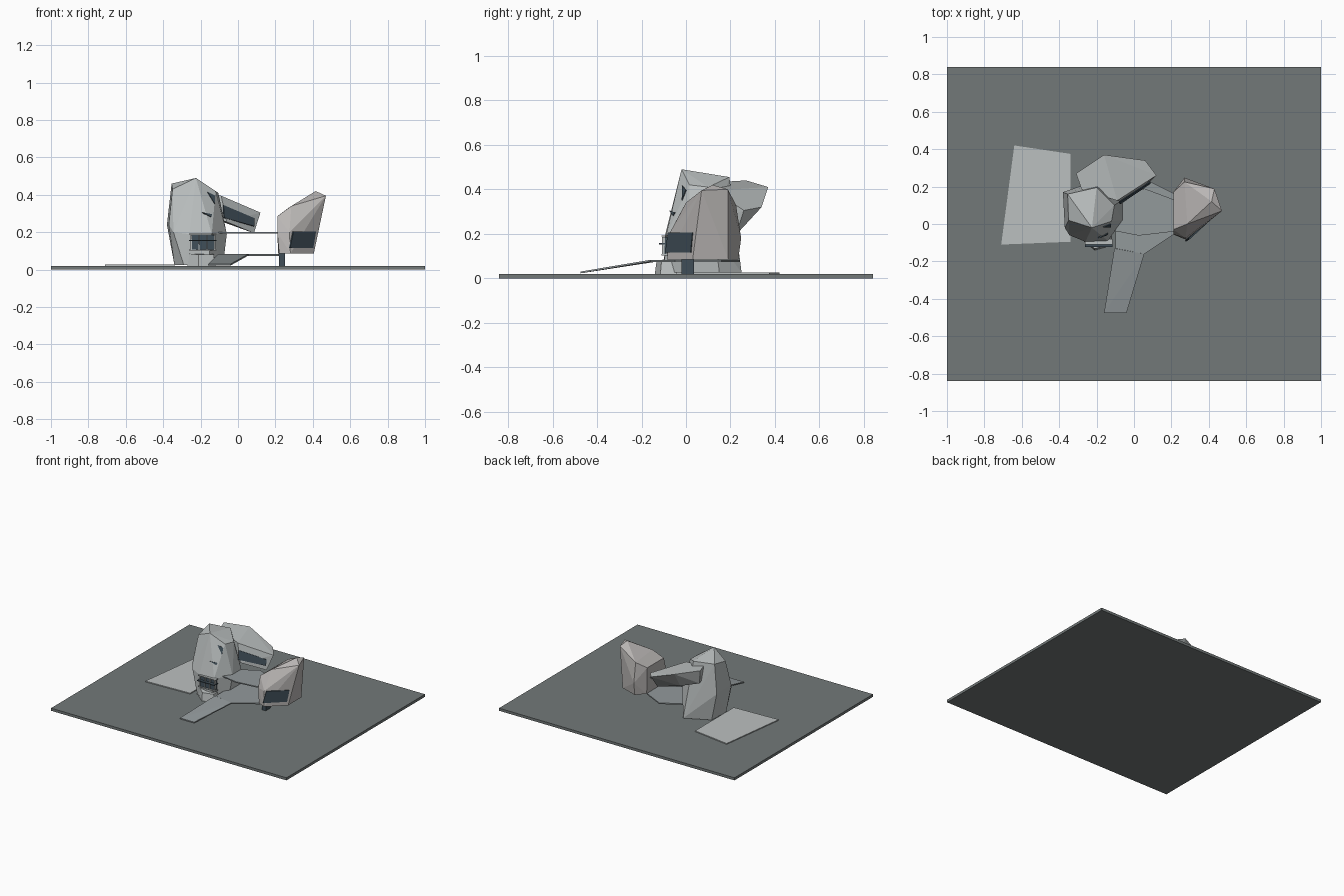
import bpy, bmesh
from mathutils import Vector
from mathutils.geometry import intersect_line_plane
from mathutils.bvhtree import BVHTree


def material(name, rgb):
    m = bpy.data.materials.new(name)
    m.diffuse_color = (*rgb, 1)
    return m


GROUND = material("ground", (0.17, 0.19, 0.19))
STONE = material("stone", (0.50, 0.53, 0.53))
WARM = material("warm_stone", (0.50, 0.48, 0.47))
DECK = material("deck", (0.29, 0.32, 0.33))
GLASS = material("glass", (0.05, 0.075, 0.095))


def finish(name, bm, mat):
    bmesh.ops.recalc_face_normals(bm, faces=bm.faces)
    me = bpy.data.meshes.new(name)
    bm.to_mesh(me)
    bm.free()
    me.materials.append(mat)
    ob = bpy.data.objects.new(name, me)
    bpy.context.collection.objects.link(ob)
    return ob


def hull(name, pts, mat):
    """Faceted convex mass around a few corner points."""
    bm = bmesh.new()
    for p in pts:
        bm.verts.new(p)
    r = bmesh.ops.convex_hull(bm, input=bm.verts)
    junk = [g for g in r["geom_interior"] + r["geom_unused"] if isinstance(g, bmesh.types.BMVert)]
    bmesh.ops.delete(bm, geom=list(set(junk)), context='VERTS')
    bmesh.ops.dissolve_limit(bm, angle_limit=0.03, verts=bm.verts, edges=bm.edges)
    return finish(name, bm, mat)


def slab(name, pts, thick, mat):
    """Flat plate from a top outline, thickened downwards."""
    return hull(name, [p for p in pts] + [(x, y, z - thick) for x, y, z in pts], mat)


def box(name, lo, hi, mat):
    return hull(name, [(x, y, z) for x in (lo[0], hi[0]) for y in (lo[1], hi[1])
                       for z in (lo[2], hi[2])], mat)


def window(name, ob, quad, mat=GLASS, out=0.004):
    """Thin panel: a front-view (x, z) outline laid on the facet behind it."""
    bm = bmesh.new()
    bm.from_mesh(ob.data)
    tree = BVHTree.FromBMesh(bm)
    bm.free()
    cx = sum(q[0] for q in quad) / len(quad)
    cz = sum(q[1] for q in quad) / len(quad)
    hit, n, _, _ = tree.ray_cast(Vector((cx, -2, cz)), Vector((0, 1, 0)))
    if hit is None:
        return
    pts = []
    for x, z in quad:
        p = intersect_line_plane(Vector((x, -2, z)), Vector((x, 2, z)), hit, n)
        pts += [p + n * out, p - n * out]
    hull(name, pts, mat)


# base plate and side plaza
box("base_plate", (-1, -0.84, 0), (1, 0.84, 0.02), GROUND)
slab("side_plaza", [(-0.64, 0.42, 0.027), (-0.34, 0.375, 0.027),
                    (-0.34, -0.095, 0.027), (-0.71, -0.11, 0.027)], 0.007, STONE)

# main tower: base, belly and slanted roof
tower = hull("main_tower", [
    (-0.34, 0.0, 0.025), (-0.29, -0.08, 0.025), (-0.16, -0.1, 0.025), (-0.08, 0.0, 0.025),
    (-0.08, 0.15, 0.025), (-0.15, 0.25, 0.025), (-0.33, 0.16, 0.025),
    (-0.38, 0.17, 0.24), (-0.37, -0.02, 0.24), (-0.345, -0.06, 0.2), (-0.26, -0.095, 0.19),
    (-0.14, -0.09, 0.19), (-0.06, 0.02, 0.19), (-0.06, 0.13, 0.19), (-0.17, 0.225, 0.19),
    (-0.355, 0.16, 0.46), (-0.35, 0.02, 0.43), (-0.225, -0.02, 0.49),
    (-0.12, 0.015, 0.42), (-0.105, 0.1, 0.41), (-0.2, 0.195, 0.455)], STONE)
window("tower_slit_upper", tower, [(-0.165, 0.415), (-0.125, 0.395), (-0.125, 0.35)])
window("tower_slit_lower", tower, [(-0.19, 0.305), (-0.14, 0.295), (-0.145, 0.28)])

# entrance: glass, frame, slats and sill
window("entrance_glass", tower, [(-0.255, 0.185), (-0.12, 0.185), (-0.12, 0.105), (-0.255, 0.105)])
for i in range(4):
    x = -0.25 + i * 0.042
    box(f"entrance_mullion_{i}", (x - 0.003, -0.108, 0.105), (x + 0.003, -0.085, 0.185), STONE)
for i, (z, y) in enumerate([(0.19, -0.11), (0.155, -0.122), (0.105, -0.11)]):
    box(f"entrance_slat_{i}", (-0.262, y, z - 0.003), (-0.115, -0.08, z + 0.003),
        GLASS if i == 1 else STONE)
hull("entrance_step", [(-0.27, -0.09, 0.02), (-0.21, -0.14, 0.02), (-0.12, -0.115, 0.02),
                       (-0.12, -0.04, 0.02), (-0.26, -0.09, 0.085), (-0.21, -0.132, 0.08),
                       (-0.13, -0.11, 0.08), (-0.13, -0.04, 0.085)], STONE)

# raised gallery hung off the back of the tower
gallery = hull("raised_gallery", [
    (-0.31, 0.27, 0.44), (-0.16, 0.37, 0.41), (0.06, 0.34, 0.32), (0.12, 0.26, 0.305),
    (-0.09, 0.125, 0.395), (-0.28, 0.185, 0.435),
    (-0.29, 0.25, 0.33), (-0.16, 0.3, 0.295), (0.03, 0.255, 0.235), (0.085, 0.225, 0.195),
    (-0.06, 0.115, 0.255), (-0.26, 0.18, 0.32)], STONE)
window("gallery_window", gallery, [(-0.08, 0.345), (0.085, 0.275), (0.085, 0.232), (-0.075, 0.277)])

# side tower with rising roof
side = hull("side_tower", [
    (0.22, -0.06, 0.085), (0.28, -0.085, 0.085), (0.405, 0.03, 0.085), (0.405, 0.19, 0.085),
    (0.27, 0.235, 0.085), (0.215, 0.17, 0.085),
    (0.21, -0.055, 0.2), (0.275, -0.075, 0.2), (0.27, 0.248, 0.18),
    (0.43, 0.188, 0.4), (0.415, 0.12, 0.42), (0.47, 0.07, 0.395), (0.285, 0.0, 0.34),
    (0.21, -0.03, 0.285), (0.21, 0.17, 0.285), (0.27, 0.225, 0.33)], WARM)
window("side_tower_window", side, [(0.295, 0.205), (0.415, 0.205), (0.4, 0.115), (0.275, 0.115)])
box("side_tower_leg", (0.22, -0.02, 0.02), (0.25, 0.035, 0.09), GLASS)

# linking decks and entry ramp
slab("lower_deck", [(-0.1, -0.13, 0.083), (0.055, -0.16, 0.083), (0.22, -0.05, 0.083),
                    (0.22, 0.16, 0.083), (0.06, 0.24, 0.083), (-0.1, 0.15, 0.083)], 0.009, DECK)
slab("upper_deck", [(-0.115, -0.035, 0.2), (0.025, -0.062, 0.2), (0.215, -0.04, 0.2),
                    (0.215, 0.13, 0.2), (0.055, 0.19, 0.2), (-0.1, 0.1, 0.2)], 0.008, DECK)
slab("entry_ramp", [(-0.105, -0.13, 0.083), (0.055, -0.16, 0.083),
                    (-0.04, -0.475, 0.03), (-0.16, -0.475, 0.03)], 0.008, DECK)
